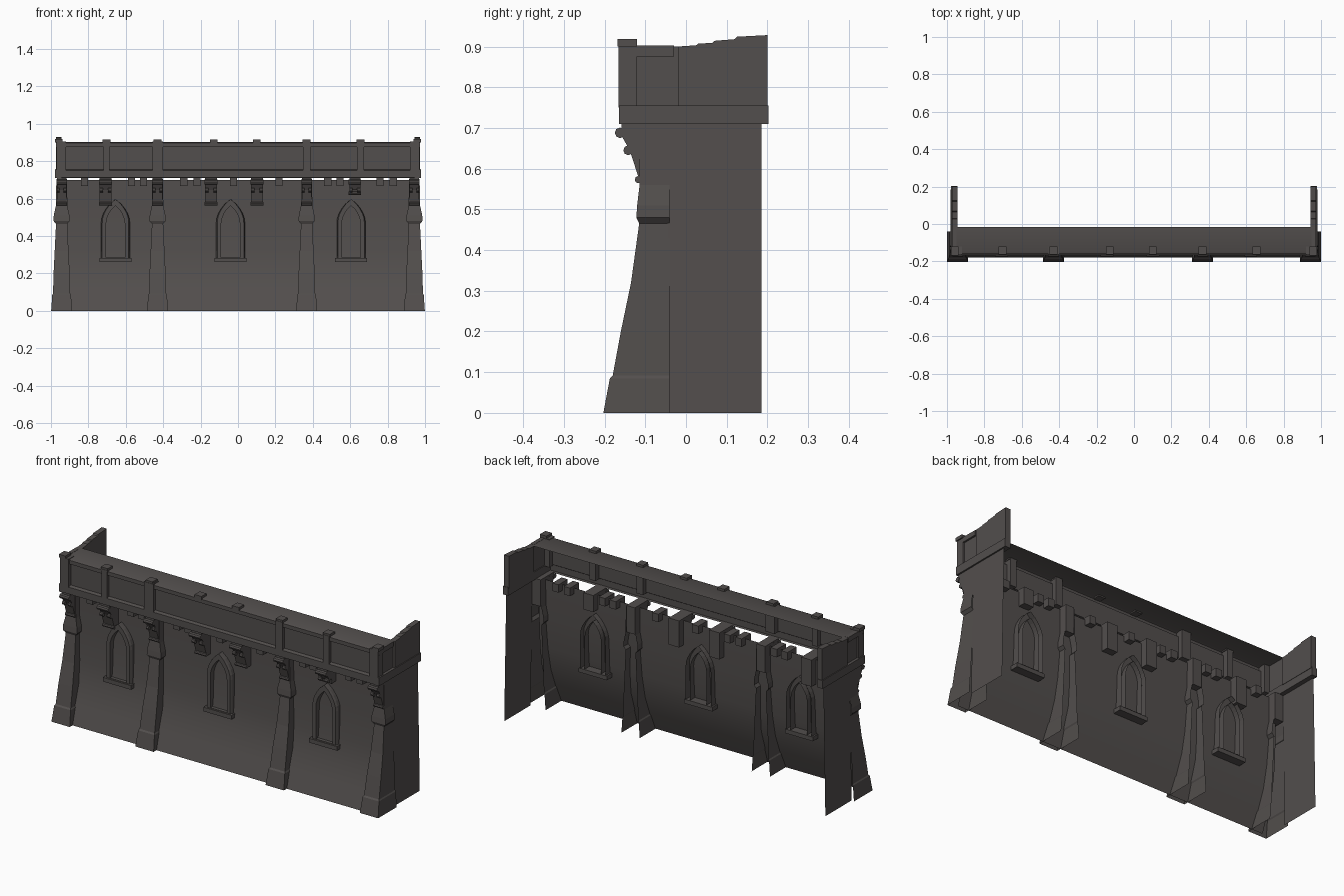
import bpy, bmesh, math

if "Cube" in bpy.data.objects:
    bpy.data.objects.remove(bpy.data.objects["Cube"])

stone = bpy.data.materials.new("dark_stone")
stone.diffuse_color = (0.085, 0.077, 0.074, 1)
stone.use_nodes = True
stone.node_tree.nodes["Principled BSDF"].inputs["Base Color"].default_value = stone.diffuse_color


def finish(name, bm, smooth=False, fix=True):
    if fix:
        bmesh.ops.recalc_face_normals(bm, faces=bm.faces)
    me = bpy.data.meshes.new(name)
    bm.to_mesh(me)
    bm.free()
    me.materials.append(stone)
    ob = bpy.data.objects.new(name, me)
    bpy.context.collection.objects.link(ob)
    if smooth:
        bpy.ops.object.select_all(action='DESELECT')
        ob.select_set(True)
        bpy.context.view_layer.objects.active = ob
        bpy.ops.object.shade_smooth_by_angle(angle=math.radians(35))
    return ob


def sheet(name, path, x0, x1):
    """Open (y, z) path stretched along x."""
    bm = bmesh.new()
    rows = [(bm.verts.new((x0, y, z)), bm.verts.new((x1, y, z))) for y, z in path]
    for (a, b), (c, d) in zip(rows, rows[1:]):
        bm.faces.new((a, b, d, c))
    return finish(name, bm, True, False)


def prism(name, profile, x0, x1):
    """Closed (y, z) outline stretched along x."""
    bm = bmesh.new()
    l = [bm.verts.new((x0, y, z)) for y, z in profile]
    r = [bm.verts.new((x1, y, z)) for y, z in profile]
    bm.faces.new(l)
    bm.faces.new(r)
    n = len(l)
    for i in range(n):
        j = (i + 1) % n
        bm.faces.new((l[i], l[j], r[j], r[i]))
    return finish(name, bm)


def box(name, x0, x1, y0, y1, z0, z1):
    return prism(name, [(y0, z0), (y1, z0), (y1, z1), (y0, z1)], min(x0, x1), max(x0, x1))


def roll(name, x, half, y, z, r):
    """Small scroll lying along x."""
    ring = [(y + r * math.cos(i * math.pi / 4), z + r * math.sin(i * math.pi / 4)) for i in range(8)]
    return prism(name, ring, x - half, x + half)


# Buttress: stacked sections (z, front y, half width), open at the back
SECTIONS = [(0, -.203, .056), (.085, -.187, .05), (.092, -.18, .046), (.2, -.16, .043),
            (.32, -.135, .037), (.465, -.115, .03), (.48, -.122, .043), (.51, -.12, .042),
            (.56, -.114, .031), (.705, -.114, .028)]


def buttress(x):
    bm = bmesh.new()
    rings = [[bm.verts.new(p) for p in ((x - w, -.04, z), (x - w, y, z), (x + w, y, z), (x + w, -.04, z))]
             for z, y, w in SECTIONS]
    for a, b in zip(rings, rings[1:]):
        for i in range(3):
            bm.faces.new((a[i], a[i + 1], b[i + 1], b[i]))
    finish("buttress", bm, False, False)


# Scrolled bracket under the ledge
def bracket(x, half, low=.565):
    prism("bracket", [(-.04, low), (-.112, low), (-.122, low + .03), (-.138, .645),
                      (-.158, .68), (-.158, .712), (-.04, .712)], x - half, x + half)
    roll("upper_scroll", x, half * 1.1, -.162, .688, .013)
    roll("lower_scroll", x, half * 1.1, -.117, low + .008, .009)
    for s in (-1, 1):
        roll("scroll_eye", x + s * half * .7, half * .3, -.142, .645, .012)


# Pointed arch outline in (x, z)
def arch(w, base, spring, top):
    pts = [(-w, base), (w, base)]
    n = 5
    right = [(w * math.cos(i / n * math.pi / 2) ** .8 if i < n else 0,
              spring + (top - spring) * (i / n) ** 1.0 * (1 - .0 * i)) for i in range(n + 1)]
    pts += right
    pts += [(-a, b) for a, b in right[-2::-1]]
    return pts


def window(x):
    bm = bmesh.new()
    outer, inner = arch(.077, .275, .47, .597), arch(.05, .285, .465, .562)
    y0, y1 = -.112, -.05
    loops = [[bm.verts.new((x + a, y, b)) for a, b in pts]
             for pts, y in ((outer, y1), (outer, y0 + .012), (outer, y0), (inner, y0), (inner, y1))]
    # narrow the front edge slightly for a bevelled frame
    for v in loops[2]:
        v.co.x = x + (v.co.x - x) * .92
    n = len(outer)
    for a, b in zip(loops, loops[1:]):
        for i in range(n):
            j = (i + 1) % n
            bm.faces.new((a[i], a[j], b[j], b[i]))
    finish("window_frame", bm)
    box("window_sill", x - .086, x + .086, -.122, -.05, .26, .283)


# Front wall with flared foot
sheet("front_wall", [(-.178, 0), (-.14, .1), (-.105, .2), (-.088, .32), (-.08, .5), (-.08, .70)], -.955, .955)

for x in (-.943, -.43, .367, .943):
    buttress(x)
    bracket(x, .026)
for x in (-.708, -.145, .102):
    bracket(x, .032)
bracket(.625, .03, .62)
for x in (-.82, -.57, -.505, -.29, -.22, -.025, .22, .48, .545, .76, .83):
    box("dentil", x - .019, x + .019, -.125, -.045, .668, .712)
for x in (-.655, -.04, .605):
    window(x)

# Ledge and parapet: front shell and top sheet, open behind and below
sheet("ledge", [(-.15, .71), (-.165, .712), (-.165, .75), (-.145, .757)], -.975, .975)
sheet("parapet_panel", [(-.148, .755), (-.148, .875)], -.965, .965)
sheet("parapet_top", [(-.148, .875), (-.16, .876), (-.16, .897), (-.15, .902), (-.015, .902)], -.972, .972)

# Parapet posts with caps
for x, w in ((-.945, .026), (-.703, .017), (-.43, .028), (.367, .02), (.655, .018), (.945, .026)):
    box("post", x - w, x + w, -.166, -.12, .75, .905)
for x in (-.703, -.43, -.13, .1, .367, .655):
    box("post_cap", x - .021, x + .021, -.164, -.12, .895, .915)

# Ends: side wall, side ledge, recessed panel and stepped side parapet
for s in (-1, 1):
    bm = bmesh.new()
    pts = [(-.045, 0), (.185, 0), (.185, .712), (-.045, .712)]
    vs = [bm.verts.new((s * (.97 + (.012 if z == 0 else 0)), y, z)) for y, z in pts]
    bm.faces.new(vs if s > 0 else vs[::-1])
    finish("side_wall", bm, False, False)
    box("side_ledge", s * .945, s * .978, -.165, .203, .71, .755)
    box("side_panel", s * .95, s * .962, -.15, -.015, .75, .9)
    box("side_rail", s * .95, s * .972, -.13, -.03, .876, .903)
    prism("side_parapet", [(-.02, .75), (.2, .75), (.2, .928), (.125, .924), (.12, .918), (.07, .914),
                           (.065, .909), (.03, .907), (.025, .903), (-.02, .9)],
          *sorted((s * .943, s * .973)))
    box("corner_cap", s * .938, s * .978, -.168, -.12, .9, .918)
